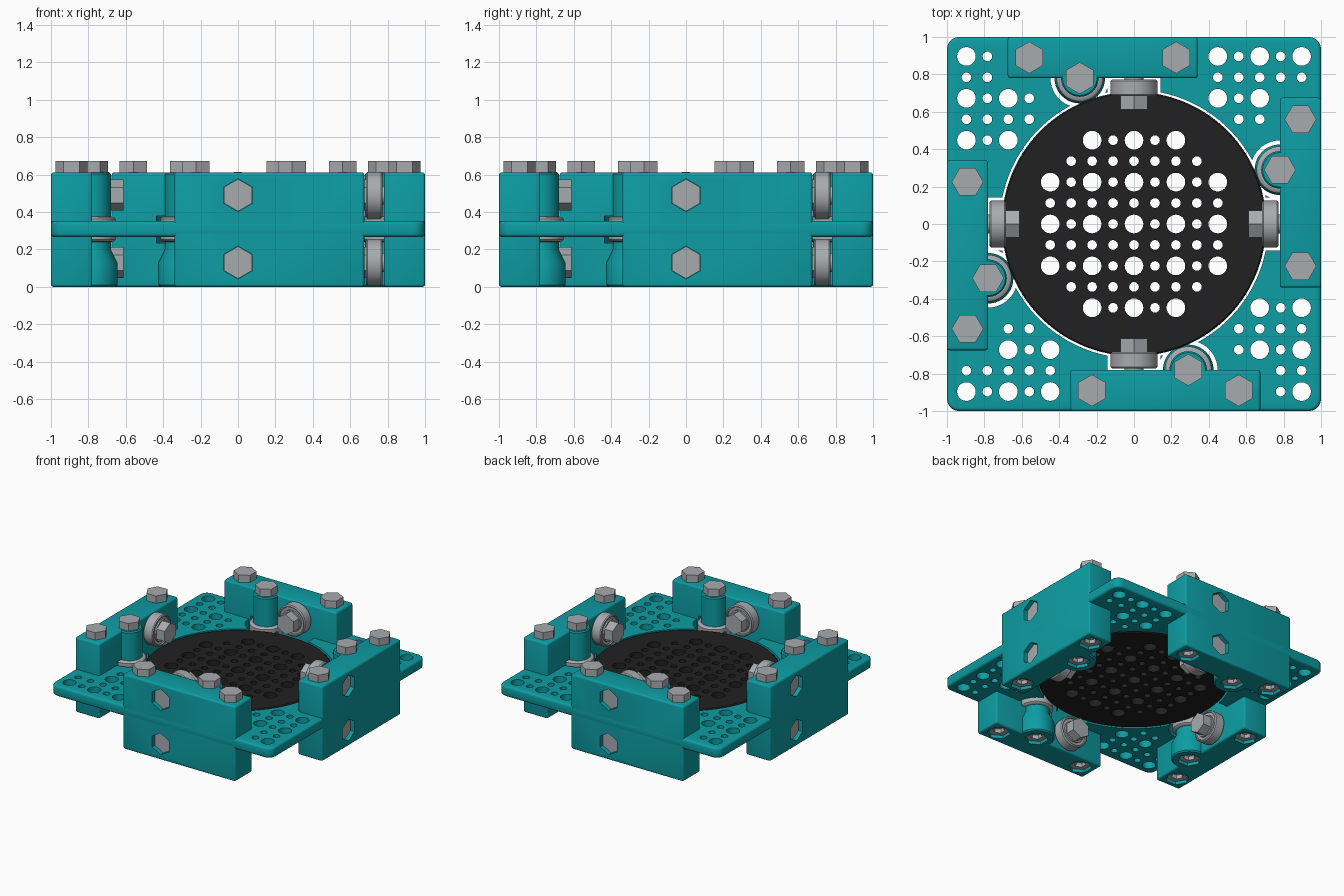
import bpy, bmesh
from math import pi, sin, cos, radians
from mathutils import Matrix, Vector

if "Cube" in bpy.data.objects:
    bpy.data.objects.remove(bpy.data.objects["Cube"], do_unlink=True)


def material(name, rgb):
    m = bpy.data.materials.new(name)
    m.use_nodes = True
    m.diffuse_color = (*rgb, 1)
    m.node_tree.nodes["Principled BSDF"].inputs["Base Color"].default_value = (*rgb, 1)
    return m


TEAL = material("teal", (0.004, 0.34, 0.37))
GRAY = material("steel gray", (0.39, 0.41, 0.43))
BLACK = material("black", (0.015, 0.015, 0.015))
OUT = Matrix.Rotation(pi / 2, 4, 'X')      # local z points out of the front


def at(x, y):
    return Matrix.Translation((x, y, 0))


def side_axis(z):
    return Matrix.Translation((0, 0, z)) @ OUT


def lathe(bm, profile, sides, mat=Matrix()):
    """Closed solid of revolution; the first corner lies on local +y."""
    rings = []
    for r, z in profile:
        ring = []
        for i in range(sides):
            a = pi / 2 + 2 * pi * i / sides
            ring.append(bm.verts.new(mat @ Vector((r * cos(a), r * sin(a), z))))
        rings.append(ring)
    for lo, hi in zip(rings, rings[1:]):
        for i in range(sides):
            j = (i + 1) % sides
            bm.faces.new((lo[i], lo[j], hi[j], hi[i]))
    bm.faces.new(rings[0][::-1])
    bm.faces.new(rings[-1])


def rod(bm, r, z0, z1, sides, mat=Matrix()):
    lathe(bm, [(r, z0), (r, z1)], sides, mat)


def box(bm, x0, x1, y0, y1, z0, z1):
    size = Matrix.Diagonal((x1 - x0, y1 - y0, z1 - z0, 1))
    mid = Matrix.Translation(((x0 + x1) / 2, (y0 + y1) / 2, (z0 + z1) / 2))
    return bmesh.ops.create_cube(bm, size=1, matrix=mid @ size)


def finish(name, bm, mat):
    me = bpy.data.meshes.new(name)
    bm.to_mesh(me)
    bm.free()
    if mat:
        me.materials.append(mat)
        me.shade_smooth()
        me.set_sharp_from_angle(angle=radians(35))
    ob = bpy.data.objects.new(name, me)
    bpy.context.collection.objects.link(ob)
    return ob


def cut(ob, bm):
    """Subtract the solids in bm and bake the result."""
    cutter = finish("cutter", bm, None)
    cutter.hide_render = True
    mod = ob.modifiers.new("cut", 'BOOLEAN')
    mod.operation, mod.solver, mod.object = 'DIFFERENCE', 'EXACT', cutter
    mod.use_self = True
    dg = bpy.context.evaluated_depsgraph_get()
    me = bpy.data.meshes.new_from_object(ob.evaluated_get(dg))
    ob.modifiers.clear()
    ob.data = me
    me.set_sharp_from_angle(angle=radians(35))
    bpy.data.objects.remove(cutter, do_unlink=True)


SIDES = ["front", "left", "back", "right"]


def four(ob):
    """Repeat a front part around the vertical axis."""
    base = ob.name
    for k, side in enumerate(SIDES):
        o = ob if k == 0 else ob.copy()
        if k:
            bpy.context.collection.objects.link(o)
        o.name = side + "_" + base
        o.rotation_euler.z = k * pi / 2


BOT, TOP, H = 0.267, 0.353, 0.112          # plate heights and hole pitch
POST = (0.29, -0.78)
BOLTS = [(-0.225, -0.89), (0.56, -0.89), POST]
ROLLERS = [0.49, 0.13]


def grid_hole(bm, i, j):
    r = 0.05 if i % 2 == 0 and j % 2 == 0 else 0.026
    rod(bm, r, 0.2, 0.42, 24 if r > 0.03 else 16, at(i * H, j * H))


# Square base plate with round corners
bm = bmesh.new()
box(bm, -1, 1, -1, 1, BOT, TOP)
upright = [e for e in bm.edges if abs(e.verts[0].co.z - e.verts[1].co.z) > 0.01]
bmesh.ops.bevel(bm, geom=upright, offset=0.065, segments=6, profile=0.5, affect='EDGES')
rims = [e for e in bm.edges if abs(e.verts[0].co.z - e.verts[1].co.z) < 0.01]
bmesh.ops.bevel(bm, geom=rims, offset=0.018, segments=3, profile=0.5, affect='EDGES')
plate = finish("base_plate", bm, TEAL)

# Centre opening with clearance for rollers and guide bearings
bm = bmesh.new()
rod(bm, 0.718, 0.2, 0.42, 128)
cut(plate, bm)
for k in range(4):
    turn = Matrix.Rotation(k * pi / 2, 4, 'Z')
    bm = bmesh.new()
    rod(bm, 0.157, 0.19, 0.43, 48, turn @ at(*POST))
    cut(plate, bm)
    bm = bmesh.new()
    box(bm, -0.142, 0.142, -0.785, -0.5, 0.18, 0.44)
    bm.transform(turn)
    cut(plate, bm)

# Corner hole pattern
bm = bmesh.new()
for i in range(-8, -4):
    for j in range(4, 9):
        if (i, j) == (-5, 4) or (j > 6 and i > -7):
            continue
        a, b = i, j
        for k in range(4):
            grid_hole(bm, a, b)
            a, b = -b, a
cut(plate, bm)

# Turntable disc
bm = bmesh.new()
lathe(bm, [(0.698, BOT), (0.706, BOT + 0.008), (0.706, TOP - 0.008), (0.698, TOP)], 128)
disc = finish("turntable_disc", bm, BLACK)
bm = bmesh.new()
for i in range(-4, 5):
    for j in range(-4, 5):
        if i * i + j * j <= 20:
            grid_hole(bm, i, j)
cut(disc, bm)


def pockets():
    """Hexagonal nut pockets below and on the outer face."""
    b = bmesh.new()
    for p in BOLTS:
        rod(b, 0.088, -0.05, 0.06, 6, at(*p))
    for z in ROLLERS:
        rod(b, 0.088, 0.94, 1.05, 6, side_axis(z))
    return b


# Side block
bm = bmesh.new()
box(bm, -0.34, 0.675, -1, -0.78, 0, 0.612)
bmesh.ops.bevel(bm, geom=bm.edges[:], offset=0.014, segments=3, profile=0.5, affect='EDGES')
block = finish("block", bm, TEAL)
cut(block, pockets())
bm = bmesh.new()
rod(bm, 0.145, 0.235, 0.38, 48, at(*POST))
cut(block, bm)
four(block)

# Guide posts below and above the bearing
bm = bmesh.new()
lathe(bm, [(0.125, 0), (0.135, 0.01), (0.135, 0.13), (0.1, 0.2), (0.1, 0.24)], 48, at(*POST))
lower = finish("lower_post", bm, TEAL)
cut(lower, pockets())
four(lower)
bm = bmesh.new()
lathe(bm, [(0.1, 0.373), (0.1, 0.602), (0.092, 0.612)], 48, at(*POST))
four(finish("upper_post", bm, TEAL))

# Guide bearing that runs on the disc rim
bm = bmesh.new()
lathe(bm, [(0.1, 0.24), (0.116, 0.243), (0.125, 0.252), (0.125, 0.364),
           (0.116, 0.373), (0.1, 0.376)], 48, at(*POST))
four(finish("guide_bearing", bm, GRAY))

# Rollers above and below the disc, with their bolts
bm = bmesh.new()
for z in ROLLERS:
    m = side_axis(z)
    lathe(bm, [(0.085, 0.685), (0.087, 0.695), (0.107, 0.695), (0.11, 0.685),
               (0.117, 0.685), (0.125, 0.692), (0.125, 0.764), (0.117, 0.772)], 48, m)
    rod(bm, 0.05, 0.76, 0.8, 24, m)
four(finish("rollers", bm, GRAY))
bm = bmesh.new()
for z in ROLLERS:
    rod(bm, 0.083, 0.612, 0.69, 6, side_axis(z))
    rod(bm, 0.086, 0.93, 0.965, 6, side_axis(z))
four(finish("roller_bolts", bm, GRAY))

# Upright bolts and their nuts
bm = bmesh.new()
for p in BOLTS:
    rod(bm, 0.085, 0.605, 0.672, 6, at(*p))
    lathe(bm, [(0.042, 0.055), (0.045, 0.025), (0.086, 0.025), (0.086, 0.07)], 6, at(*p))
four(finish("upright_bolts", bm, GRAY))
